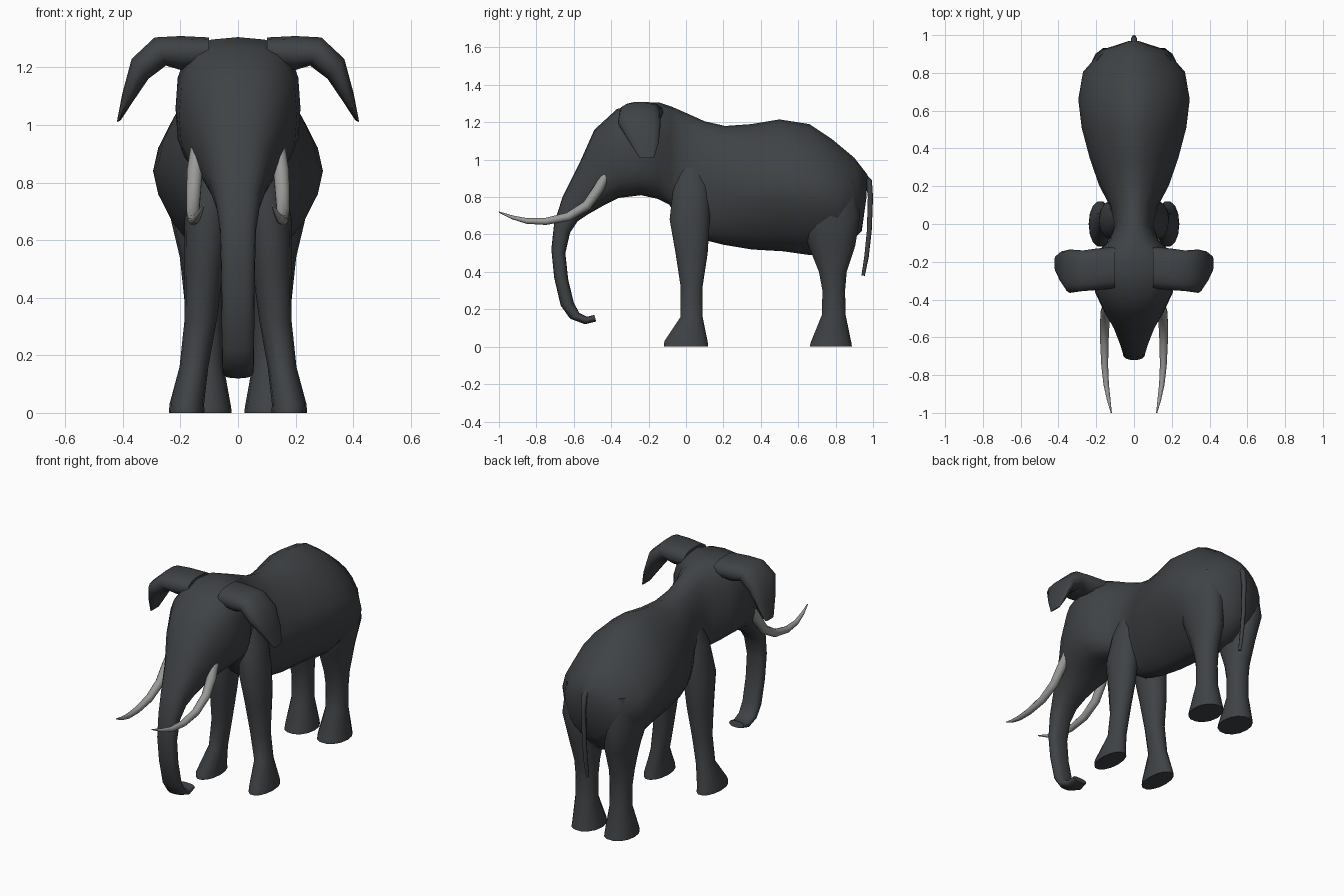
import bpy, bmesh, math
from mathutils import Vector


def material(name, rgb):
    m = bpy.data.materials.new(name)
    m.diffuse_color = (*rgb, 1)
    return m


hide = material("hide", (0.05, 0.055, 0.06))
ivory = material("ivory", (0.32, 0.32, 0.31))


def loft(name, rings, mat, n=16, mirror=False):
    """Skin superellipse rings given as (centre, u axis, v axis, exponent)."""
    bm = bmesh.new()
    loops = []
    for c, u, v, e in rings:
        loop = []
        for i in range(n):
            a = 2 * math.pi * i / n
            ca, sa = math.cos(a), math.sin(a)
            p = (Vector(c) + Vector(u) * math.copysign(abs(ca) ** (2 / e), ca)
                 + Vector(v) * math.copysign(abs(sa) ** (2 / e), sa))
            loop.append(bm.verts.new(p))
        loops.append(loop)
    for a, b in zip(loops, loops[1:]):
        for i in range(n):
            j = (i + 1) % n
            bm.faces.new((a[i], a[j], b[j], b[i]))
    bm.faces.new(loops[0][::-1])
    bm.faces.new(loops[-1])
    bmesh.ops.recalc_face_normals(bm, faces=bm.faces[:])
    me = bpy.data.meshes.new(name)
    bm.to_mesh(me)
    bm.free()
    me.materials.append(mat)
    ob = bpy.data.objects.new(name, me)
    bpy.context.collection.objects.link(ob)
    bpy.ops.object.select_all(action='DESELECT')
    ob.select_set(True)
    bpy.context.view_layer.objects.active = ob
    bpy.ops.object.shade_smooth_by_angle(angle=math.radians(50))
    if mirror:
        ob.modifiers.new("mirror", 'MIRROR')
    return ob


def spine_rings(rows):
    """Rows: upper y, upper z, lower y, lower z, half width, exponent."""
    out = []
    for ty, tz, by, bz, w, e in rows:
        t, b = Vector((0, ty, tz)), Vector((0, by, bz))
        out.append(((t + b) / 2, (w, 0, 0), (t - b) / 2, e))
    return out


def tube_rings(path):
    """Round rings along a path of x, y, z, radius."""
    pts = [Vector(p[:3]) for p in path]
    out = []
    for i, p in enumerate(path):
        d = pts[min(i + 1, len(pts) - 1)] - pts[max(i - 1, 0)]
        u = d.cross(Vector((1, 0, 0))).normalized()
        v = d.cross(u).normalized()
        out.append((pts[i], u * p[3], v * p[3], 2))
    return out


# Torso, neck, head and trunk in one continuous skin
torso = [
    (0.97, 0.92, 0.965, 0.80, 0.03, 2), (0.90, 1.01, 0.94, 0.62, 0.17, 1.8),
    (0.78, 1.11, 0.83, 0.50, 0.27, 1.65), (0.66, 1.19, 0.66, 0.49, 0.295, 1.6),
    (0.50, 1.215, 0.52, 0.51, 0.277, 1.6), (0.35, 1.19, 0.35, 0.52, 0.235, 1.65),
    (0.21, 1.18, 0.20, 0.545, 0.185, 1.8), (0.10, 1.205, 0.10, 0.57, 0.13, 2),
    (0.00, 1.25, -0.03, 0.66, 0.105, 2.2), (-0.08, 1.285, -0.09, 0.76, 0.13, 2.4),
]
head_trunk = [
    (-0.14, 1.305, -0.15, 0.79, 0.19, 2.6), (-0.25, 1.305, -0.24, 0.81, 0.217, 2.8),
    (-0.37, 1.27, -0.36, 0.795, 0.205, 2.6), (-0.49, 1.16, -0.45, 0.75, 0.155, 2.4),
    (-0.57, 0.98, -0.52, 0.71, 0.11, 2.4), (-0.66, 0.80, -0.58, 0.67, 0.078, 2.4),
    (-0.705, 0.66, -0.62, 0.61, 0.063, 2.5), (-0.72, 0.52, -0.645, 0.50, 0.059, 2.5),
    (-0.705, 0.37, -0.63, 0.36, 0.057, 2.5), (-0.67, 0.22, -0.60, 0.235, 0.056, 2.5),
    (-0.62, 0.15, -0.57, 0.18, 0.055, 2.5), (-0.54, 0.12, -0.53, 0.16, 0.053, 2.5),
    (-0.48, 0.135, -0.49, 0.17, 0.048, 2.5),
]
loft("body_head_trunk", spine_rings(torso + head_trunk), hide, 20)

# Legs: x, y, z, radius x, radius y
front = [(0.178, 0, 0, 0.062, 0.122), (0.178, 0, 0.03, 0.06, 0.118),
         (0.153, 0.03, 0.16, 0.05, 0.06), (0.13, 0.03, 0.32, 0.056, 0.06),
         (0.118, 0.03, 0.50, 0.068, 0.088), (0.105, 0.02, 0.68, 0.08, 0.11),
         (0.08, 0.03, 0.86, 0.07, 0.10), (0.05, 0.04, 1.02, 0.04, 0.05)]
hind = [(0.11, 0.775, 0, 0.088, 0.115), (0.11, 0.775, 0.02, 0.086, 0.112),
        (0.115, 0.79, 0.17, 0.064, 0.065), (0.115, 0.79, 0.30, 0.063, 0.062),
        (0.117, 0.785, 0.40, 0.07, 0.076), (0.12, 0.78, 0.54, 0.082, 0.128),
        (0.14, 0.77, 0.70, 0.10, 0.165), (0.14, 0.77, 0.88, 0.08, 0.14)]
for name, rows in (("front_legs", front), ("hind_legs", hind)):
    loft(name, [((x, y, z), (rx, 0, 0), (0, ry, 0), 2.1) for x, y, z, rx, ry in rows],
         hide, 14, True)

# Ears: outer x, z / inner x, z / y from, y to
ear = [(0.10, 1.305, 0.10, 1.20, -0.34, -0.12), (0.20, 1.31, 0.20, 1.19, -0.35, -0.13),
       (0.29, 1.305, 0.25, 1.205, -0.355, -0.14), (0.37, 1.23, 0.31, 1.16, -0.365, -0.135),
       (0.402, 1.11, 0.365, 1.08, -0.305, -0.145), (0.421, 1.01, 0.408, 1.015, -0.25, -0.17)]
loft("ears", [(((a + c) / 2, (y0 + y1) / 2, (b + d) / 2), (0, (y1 - y0) / 2, 0),
               ((a - c) / 2, 0, (b - d) / 2), 2.5) for a, b, c, d, y0, y1 in ear],
     hide, 14, True)

# Tusks
loft("tusks", tube_rings([(0.14, -0.42, 0.93, 0.024), (0.15, -0.47, 0.84, 0.028),
                          (0.155, -0.53, 0.755, 0.026), (0.157, -0.63, 0.695, 0.023),
                          (0.155, -0.75, 0.67, 0.019), (0.147, -0.85, 0.672, 0.015),
                          (0.134, -0.93, 0.692, 0.01), (0.12, -1.0, 0.72, 0.003)]),
     ivory, 10, True)

# Tail
loft("tail", tube_rings([(0, 0.94, 0.92, 0.015), (0, 0.978, 0.885, 0.017),
                         (0, 0.986, 0.80, 0.014), (0, 0.98, 0.62, 0.013),
                         (0, 0.965, 0.48, 0.012), (0, 0.947, 0.38, 0.009)]), hide, 8)
